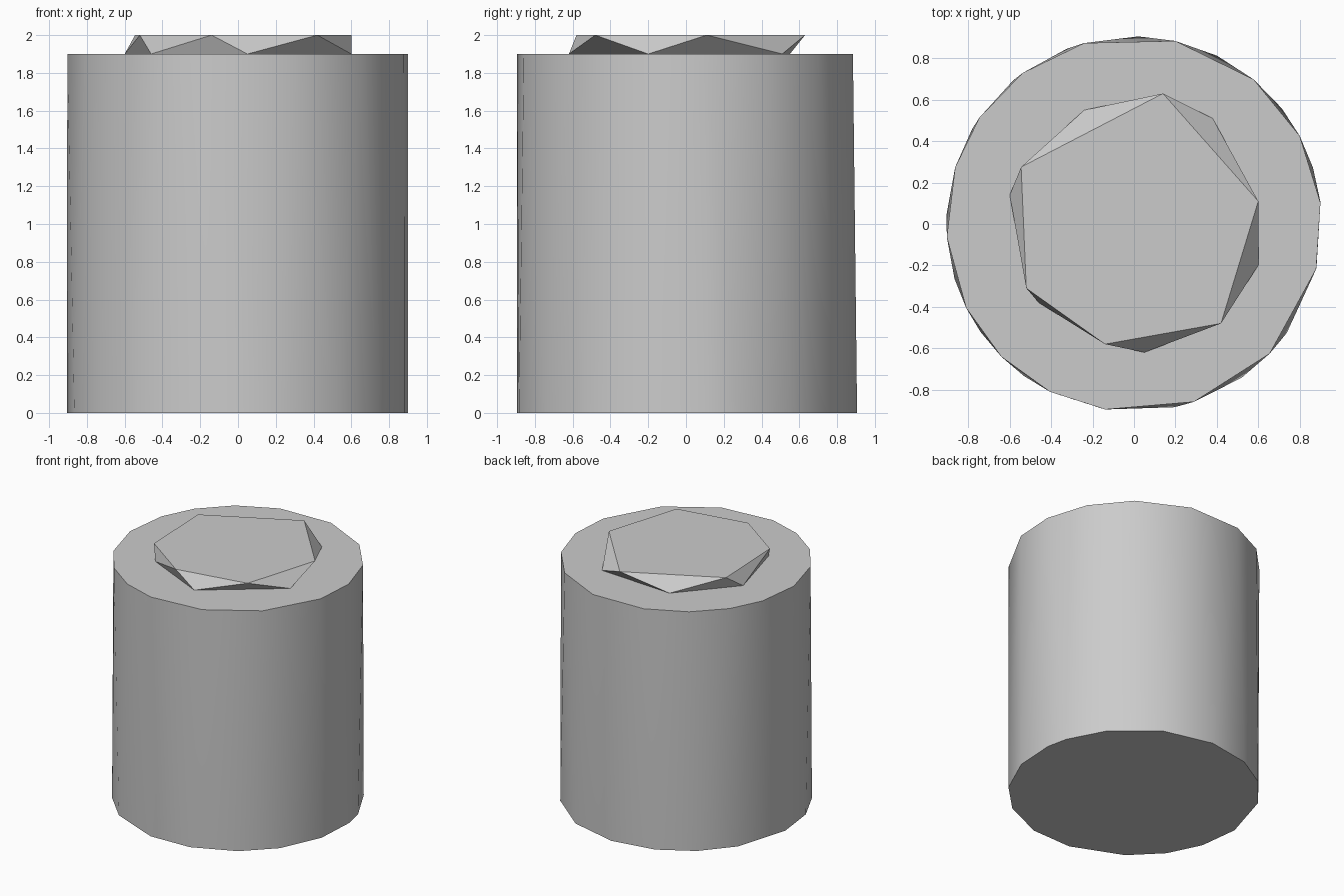
import bpy, bmesh
from math import atan2, cos, radians, sin, tau

if "Cube" in bpy.data.objects:
    bpy.data.objects.remove(bpy.data.objects["Cube"], do_unlink=True)

GREY = (0.6, 0.6, 0.6, 1.0)
grey = bpy.data.materials.new("light_grey")
grey.use_nodes = True
grey.diffuse_color = GREY
grey.node_tree.nodes["Principled BSDF"].inputs["Base Color"].default_value = GREY


def circle(radius, degrees):
    return [(radius * cos(radians(a)), radius * sin(radians(a))) for a in degrees]


def loft(name, lower, upper, z_low, z_high, close_bottom):
    """Join two rings of differing spacing with a triangle strip."""
    bm = bmesh.new()

    def ring(points, z):
        points = sorted(points, key=lambda p: atan2(p[1], p[0]))
        angles = [atan2(y, x) for x, y in points]
        verts = [bm.verts.new((x, y, z)) for x, y in points]
        return verts, angles + [angles[0] + tau, angles[1] + tau]

    low, low_angles = ring(lower, z_low)
    high, high_angles = ring(upper, z_high)
    i = j = 0
    while i < len(low) or j < len(high):
        a, b = low[i % len(low)], high[j % len(high)]
        # Step along whichever ring has the nearer next edge
        step_low = j == len(high) or (
            i < len(low)
            and low_angles[i] + low_angles[i + 1] <= high_angles[j] + high_angles[j + 1])
        if step_low:
            i += 1
            bm.faces.new((a, low[i % len(low)], b))
        else:
            j += 1
            bm.faces.new((a, high[j % len(high)], b))
    bm.faces.new(high)
    if close_bottom:
        bm.faces.new(low[::-1])
    mesh = bpy.data.meshes.new(name)
    bm.to_mesh(mesh)
    bm.free()
    mesh.materials.append(grey)
    obj = bpy.data.objects.new(name, mesh)
    bpy.context.collection.objects.link(obj)
    return obj


# Large round body, with slightly uneven facets
body = loft(
    "body",
    circle(0.906, (-163, -145, -126, -99, -77.5, -55, -35.5, -13.5, 7,
                   17.5, 38, 63.7, 88.7, 111, 130, 149.5, 177)),
    circle(0.906, (-176, -153.4, -135, -116.6, -98.8, -71.4, -43.7, -13.9,
                   6.5, 28, 50.4, 77.3, 105.4, 126.4, 145.4, 162.4)),
    0, 1.9, True)
bpy.ops.object.select_all(action="DESELECT")
body.select_set(True)
bpy.context.view_layer.objects.active = body
bpy.ops.object.shade_smooth_by_angle(angle=radians(40))

# Low twisted six-sided cap
loft(
    "cap",
    [(-0.24, 0.55), (0.38, 0.51), (0.6, -0.2), (0.05, -0.62), (-0.46, -0.38), (-0.6, 0.14)],
    [(0.14, 0.63), (0.6, 0.11), (0.42, -0.48), (-0.14, -0.58), (-0.52, -0.31), (-0.545, 0.275)],
    1.9, 2.0, False)
